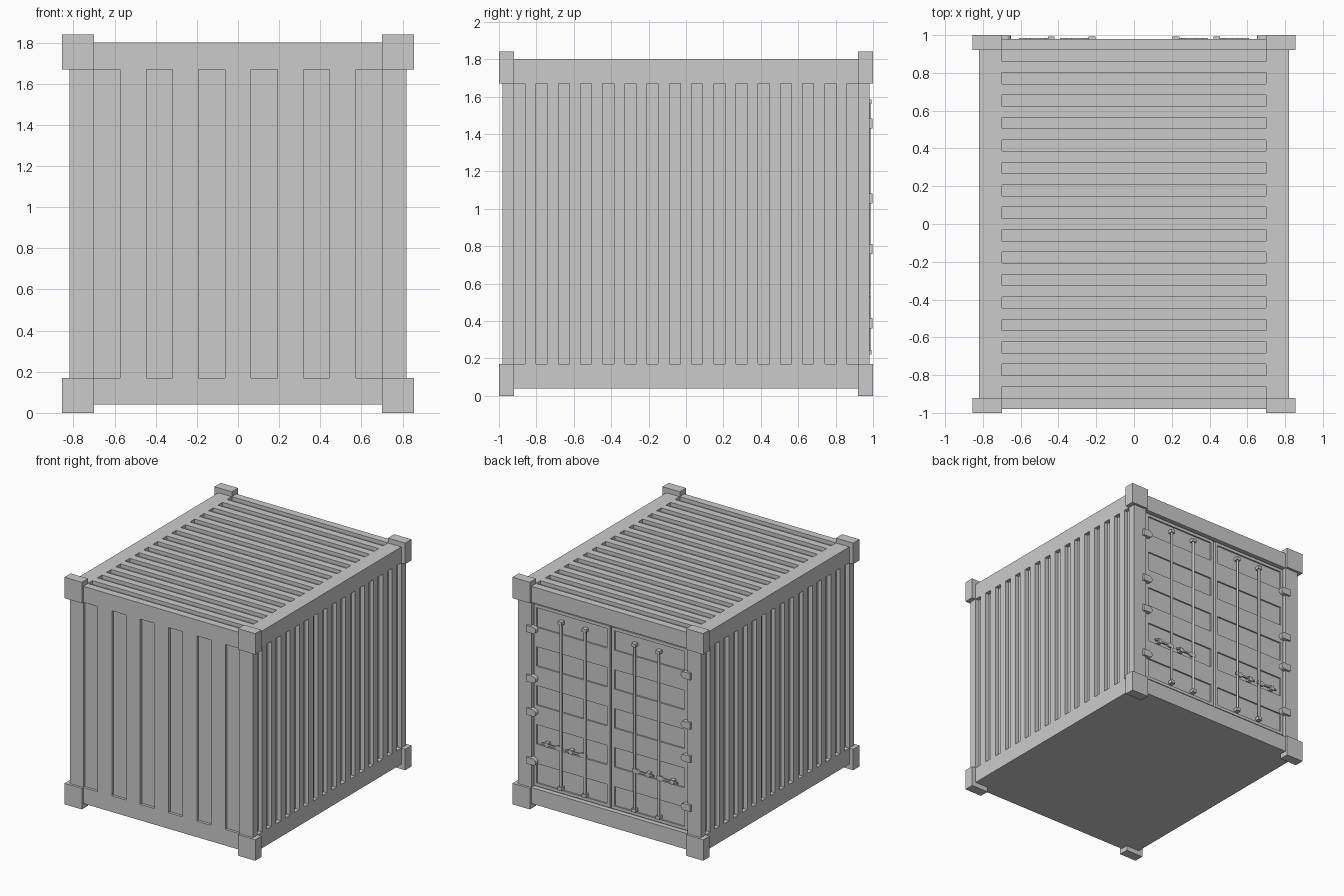
import bpy, bmesh, math
from mathutils import Matrix, Vector

if "Cube" in bpy.data.objects:
    bpy.data.objects.remove(bpy.data.objects["Cube"])


def finish(name, bm):
    bmesh.ops.recalc_face_normals(bm, faces=bm.faces)
    me = bpy.data.meshes.new(name)
    bm.to_mesh(me)
    bm.free()
    ob = bpy.data.objects.new(name, me)
    bpy.context.collection.objects.link(ob)
    return ob


def add_box(bm, x, y, z):
    lo, hi = Vector((x[0], y[0], z[0])), Vector((x[1], y[1], z[1]))
    m = Matrix.Translation((lo + hi) / 2) @ Matrix.Diagonal((*(hi - lo), 1))
    bmesh.ops.create_cube(bm, size=1, matrix=m)


def boxes(name, items, mirror=""):
    bm = bmesh.new()
    for it in items:
        add_box(bm, *it)
    return mirrored(finish(name, bm), mirror)


def mirrored(ob, axes):
    if axes:
        mod = ob.modifiers.new("mirror", 'MIRROR')
        mod.use_axis = ["x" in axes, "y" in axes, "z" in axes]
        mod.use_clip = False
        mod.use_mirror_merge = False
    return ob


def add_prism(bm, pts, y0, y1):
    # outline in x,z extruded along y
    f = bm.faces.new([bm.verts.new((px, y0, pz)) for px, pz in pts])
    r = bmesh.ops.extrude_face_region(bm, geom=[f])
    vs = [v for v in r["geom"] if isinstance(v, bmesh.types.BMVert)]
    bmesh.ops.translate(bm, verts=vs, vec=(0, y1 - y0, 0))


def rib_spans(lo, hi, slots):
    # raised strips between equally wide slots
    w = (hi - lo) / (2 * slots - 1)
    return [(lo + w * (2 * i + 1), lo + w * (2 * i + 2)) for i in range(slots - 1)]


XI, XO, YI, YO = 0.70, 0.82, 0.92, 0.98
ZB, Z0, Z1, ZT = 0.04, 0.17, 1.67, 1.80

# corner castings
boxes("corner_casting", [((XI, 0.855), (YI, 1.0), (0, Z0)),
                         ((XI, 0.855), (YI, 1.0), (Z1, 1.84))], "xy")

# frame
boxes("side_rail", [((XI, XO), (-YO, YO), (ZB, Z0)),
                    ((XI, XO), (-YO, YO), (Z1, ZT))], "x")
boxes("corner_post", [((XI, XO), (YI, YO), (Z0, Z1))], "xy")
boxes("end_rail", [((-XI, XI), (YI, YO), (ZB, Z0)),
                   ((-XI, XI), (YI, YO), (Z1, ZT))], "y")

# recessed inner shell and floor
boxes("inner_shell", [((-0.787, 0.787), (-0.958, 0.94), (0.06, 1.77))])
boxes("floor", [((-XI, XI), (-YI, YI), (ZB, 0.06))])

# corrugation ribs on sides, roof and front wall
boxes("side_ribs", [((0.787, XO), s, (Z0, Z1)) for s in rib_spans(-YI, YI, 16)], "x")
boxes("roof_ribs", [((-XI, XI), s, (1.77, ZT)) for s in rib_spans(-YI, YI, 16)])
boxes("front_ribs", [(s, (-YO, -0.958), (Z0, Z1)) for s in rib_spans(-XI, XI, 6)])

# doors: slab, border and horizontal raised bands
dx, dz, b = (0.008, 0.688), (0.185, 1.655), 0.025
parts = [(dx, (0.93, 0.952), dz),
         ((dx[0], dx[0] + b), (0.952, 0.964), dz),
         ((dx[1] - b, dx[1]), (0.952, 0.964), dz)]
inner = (dx[0] + b, dx[1] - b)
parts += [(inner, (0.952, 0.964), (dz[0], dz[0] + b)),
          (inner, (0.952, 0.964), (dz[1] - b, dz[1]))]
parts += [(inner, (0.952, 0.964), s) for s in rib_spans(dz[0] + b, dz[1] - b, 5)]
boxes("door", parts, "x")

# hinges with rounded inner end
bm = bmesh.new()
for z in (1.455, 1.055, 0.785, 0.388):
    r = 0.027
    arc = [(0.677 - r * math.cos(a), z + r * math.sin(a))
           for a in [math.radians(-90 + 22.5 * i) for i in range(9)]]
    add_prism(bm, arc + [(0.735, z + r), (0.735, z - r)], 0.955, 0.997)
mirrored(finish("door_hinge", bm), "x")

# locking rods
RODS = (0.222, 0.438)
bm = bmesh.new()
for x in RODS:
    bmesh.ops.create_cone(bm, cap_ends=True, segments=12, radius1=0.01, radius2=0.01,
                          depth=1.35, matrix=Matrix.Translation((x, 0.976, 0.903)))
rods = mirrored(finish("locking_rod", bm), "x")
for p in rods.data.polygons:
    p.use_smooth = len(p.vertices) == 4

# rod end brackets
boxes("rod_bracket", [((x - 0.018, x + 0.018), (0.955, 0.992), (z - 0.013, z + 0.013))
                      for x in RODS for z in (0.233, 1.572)], "x")

# door handles: flat lever with a catch plate
bm = bmesh.new()
for x in RODS:
    z = 0.552
    add_prism(bm, [(x - 0.015, z - 0.012), (x + 0.03, z - 0.02), (x + 0.05, z - 0.007),
                   (x + 0.17, z - 0.006), (x + 0.17, z + 0.006), (x + 0.05, z + 0.007),
                   (x + 0.03, z + 0.02), (x - 0.015, z + 0.012)], 0.972, 0.984)
    add_box(bm, (x + 0.11, x + 0.14), (0.95, 0.986), (z - 0.018, z + 0.018))
mirrored(finish("door_handle", bm), "x")
